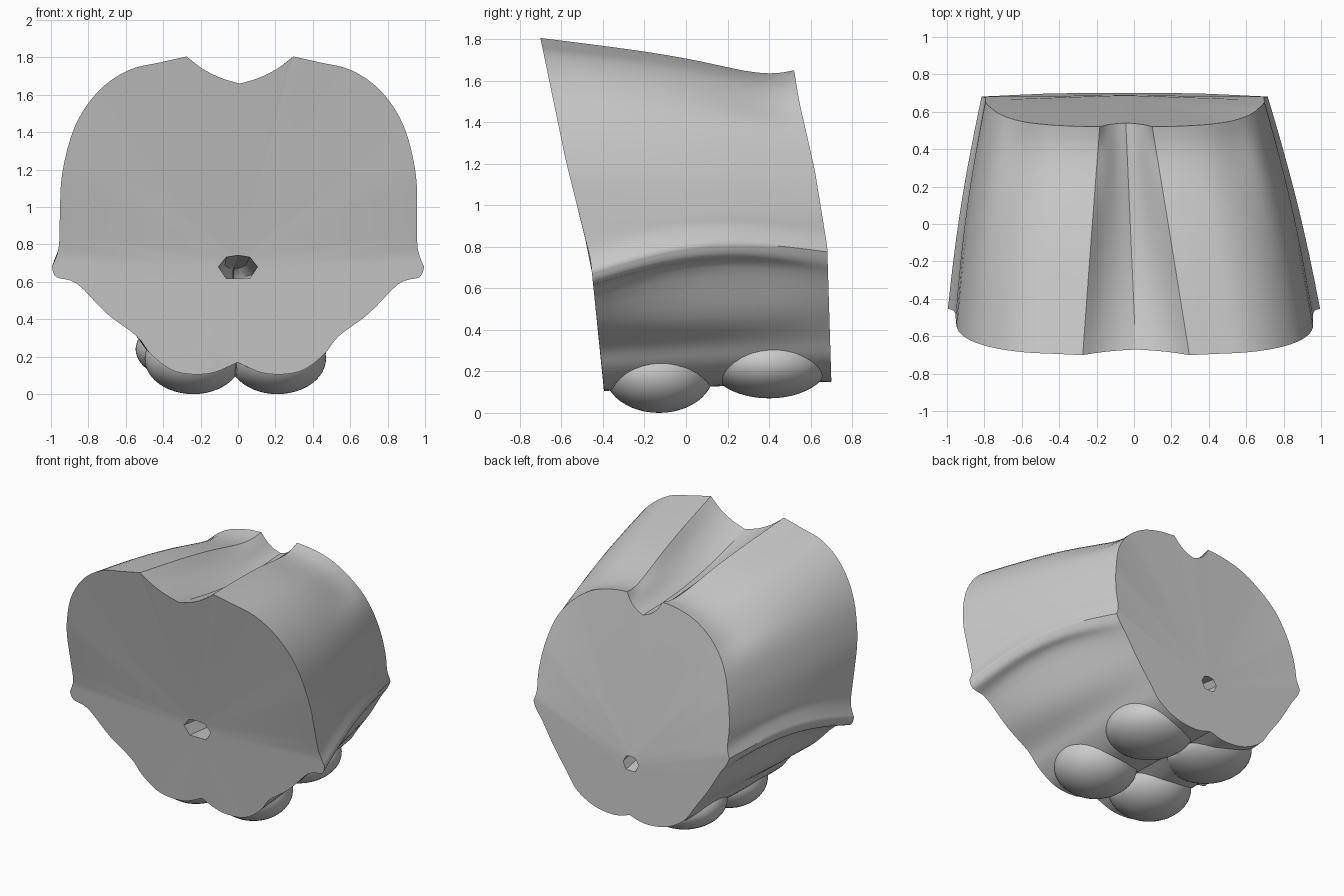
import bpy, bmesh, math
from mathutils import Vector

if "Cube" in bpy.data.objects:
    bpy.data.objects.remove(bpy.data.objects["Cube"])

# Half cross-sections (x, z) from centre groove, over the ridge, round the side, to the bottom seam
FRONT = [(0, 1.66), (.1, 1.69), (.2, 1.74), (.285, 1.805), (.42, 1.775), (.6, 1.73), (.76, 1.615),
         (.88, 1.43), (.945, 1.18), (.955, .95), (.96, .78), (.995, .68), (.97, .625), (.86, .59),
         (.7, .43), (.54, .31), (.46, .21), (.33, .12), (.15, .11), (0, .17)]
BACK = [(0, 1.53), (.05, 1.55), (.10, 1.59), (.14, 1.65), (.27, 1.635), (.42, 1.585), (.56, 1.48),
        (.66, 1.34), (.72, 1.15), (.745, .98), (.745, .85), (.765, .775), (.74, .72), (.69, .65),
        (.60, .50), (.50, .36), (.42, .25), (.28, .17), (.12, .15), (0, .18)]
FRONT_Y = [(.12, -.395), (.74, -.46), (1.22, -.58), (1.80, -.70)]
BACK_Y = [(.15, .70), (.8, .68), (1.17, .62), (1.36, .577), (1.5, .545), (1.65, .52)]
SHARP = {3, 11}     # ridge and ledge stay crisp
STEPS = 20


def interp(table, z):
    if z <= table[0][0]:
        return table[0][1]
    for (a, p), (b, q) in zip(table, table[1:]):
        if z <= b:
            return p + (q - p) * (z - a) / (b - a)
    return table[-1][1]


def smooth(pts, n=4):
    """Catmull-Rom through the points, with corners at SHARP."""
    out = []
    for i in range(len(pts) - 1):
        b, c = Vector(pts[i]), Vector(pts[i + 1])
        a = b if i == 0 or i in SHARP else Vector(pts[i - 1])
        d = c if i + 2 >= len(pts) or i + 1 in SHARP else Vector(pts[i + 2])
        for k in range(n):
            t = k / n
            out.append(.5 * (2 * b + (c - a) * t + (2 * a - 5 * b + 4 * c - d) * t * t
                             + (3 * b - a - 3 * c + d) * t ** 3))
    out.append(Vector(pts[-1]))
    return out


def lean(x, y):
    return x - .02 - .044 * y


def section(t):
    s = math.sin(math.pi * t)
    pts = []
    for i, (f, b) in enumerate(zip(FRONT, BACK)):
        x, z = f[0] + (b[0] - f[0]) * t, f[1] + (b[1] - f[1]) * t
        if i > 3:
            x += .02 * s * min(1, x / .7)
        if i < 3:
            z -= .05 * s * (3 - i) / 3          # groove deepens in the middle
        elif i < 7:
            z -= .035 * math.sin(math.pi * t ** 4)   # dip before the back lip
        if 9 < i < 14:
            z += .08 * s                        # ledge arches upward
        pts.append((x, z))
    pts = smooth(pts)
    # centre opening, pinched shut halfway
    r = max(.002, (.105 - .045 * t) * min(1, abs(t - .5) * 5))
    zc = .68 - .14 * t
    h = .062 - .012 * t
    hole = [(0, zc - h), (r * .6, zc - h), (r, zc), (r * .6, zc + h * .85), (0, zc + h)]
    return pts + [Vector(p) for p in hole]


def finish(bm, name):
    bmesh.ops.recalc_face_normals(bm, faces=bm.faces)
    me = bpy.data.meshes.new(name)
    bm.to_mesh(me)
    bm.free()
    ob = bpy.data.objects.new(name, me)
    bpy.context.collection.objects.link(ob)
    bpy.ops.object.select_all(action='DESELECT')
    ob.select_set(True)
    bpy.context.view_layer.objects.active = ob
    bpy.ops.object.shade_smooth_by_angle(angle=math.radians(38))
    return ob


def fan_cap(bm, ring):
    """Gathered end: triangles from the outer edge to the rim of the opening."""
    outer, rim = ring[:-5], ring[:-6:-1]
    last = 0
    for i, (a, b) in enumerate(zip(outer, outer[1:])):
        bm.faces.new((a, b, rim[last]))
        f = (i + 1) / (len(outer) - 1)
        want = sum(f >= lim for lim in (.36, .5, .68, .85))
        while last < want:
            bm.faces.new((b, rim[last + 1], rim[last]))
            last += 1


def half_body(name, side):
    bm = bmesh.new()
    rings = []
    for k in range(STEPS + 1):
        t = k / STEPS
        ring = []
        for x, z in section(t):
            y0, y1 = interp(FRONT_Y, z), interp(BACK_Y, z)
            y = y0 + (y1 - y0) * t
            ring.append(bm.verts.new((lean(side * x, y), y, z)))
        rings.append(ring)
    n = len(rings[0])
    for a, b in zip(rings, rings[1:]):
        for i in range(n):
            j = (i + 1) % n
            bm.faces.new((a[i], a[j], b[j], b[i]))
    fan_cap(bm, rings[0])
    fan_cap(bm, rings[-1])
    return finish(bm, name)


def lump(name, side, centre, radii):
    bm = bmesh.new()
    bmesh.ops.create_uvsphere(bm, u_segments=40, v_segments=24, radius=1)
    for v in bm.verts:
        x, y, z = (c + r * p for c, r, p in zip(centre, radii, v.co))
        v.co = (lean(side * max(0, x), y), y, z)
    return finish(bm, name)


for label, side in (("right", 1), ("left", -1)):
    half_body(label + "_half_body", side)
    # rounded lumps underneath
    lump(label + "_front_lump", side, (.225, -.13, .19), (.26, .262, .19))
    lump(label + "_back_lump", side, (.235, .40, .24), (.275, .288, .17))
